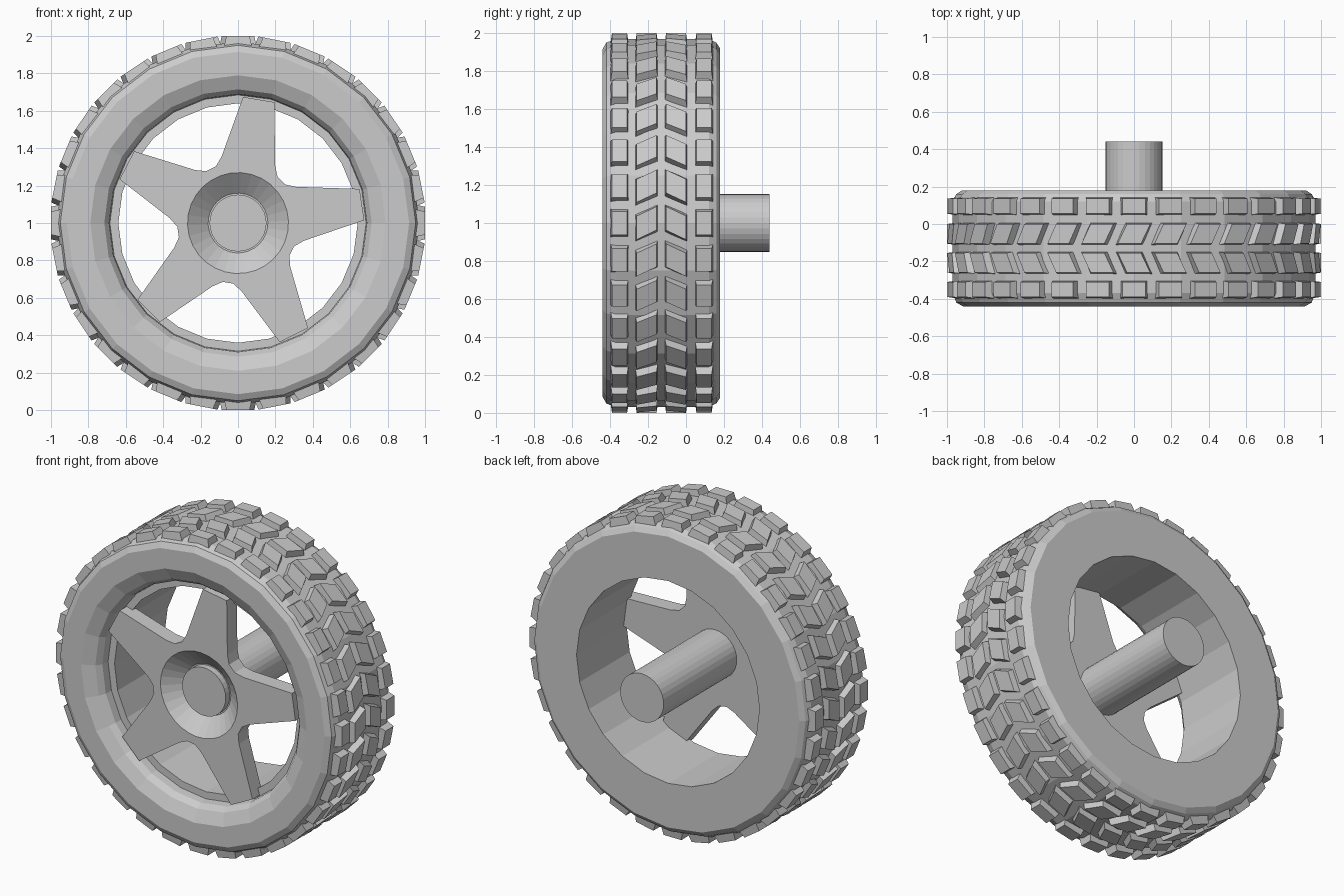
import bpy, bmesh
from math import sin, cos, pi, radians

if "Cube" in bpy.data.objects:
    bpy.data.objects.remove(bpy.data.objects["Cube"])

grey = bpy.data.materials.new("plain grey")
grey.diffuse_color = (0.6, 0.6, 0.6, 1)
grey.use_nodes = True
grey.node_tree.nodes["Principled BSDF"].inputs["Base Color"].default_value = grey.diffuse_color


def polar(r, a, y):
    return (r * cos(a), y, 1 + r * sin(a))


def finish(name, bm):
    bmesh.ops.recalc_face_normals(bm, faces=bm.faces[:])
    me = bpy.data.meshes.new(name)
    bm.to_mesh(me)
    bm.free()
    me.materials.append(grey)
    ob = bpy.data.objects.new(name, me)
    bpy.context.collection.objects.link(ob)
    return ob


def skin(name, loops, ring):
    """Bridge equal loops; ring joins last to first, otherwise both ends are capped."""
    bm = bmesh.new()
    vs = [[bm.verts.new(p) for p in lp] for lp in loops]
    n = len(vs[0])
    for k in range(len(vs) if ring else len(vs) - 1):
        a, b = vs[k], vs[(k + 1) % len(vs)]
        for i in range(n):
            j = (i + 1) % n
            bm.faces.new((a[i], a[j], b[j], b[i]))
    if not ring:
        bm.faces.new(vs[0])
        bm.faces.new(vs[-1])
    return finish(name, bm)


def circle(r, y, n, phase=0.0):
    return [polar(r, phase + 2 * pi * i / n, y) for i in range(n)]


def lathe(name, profile, n, ring):
    return skin(name, [circle(r, y, n) for r, y in profile], ring)


# Tyre carcass with chamfered shoulders
lathe("tyre", [(0.79, -0.44), (0.915, -0.44), (0.95, -0.42), (0.97, -0.37),
               (0.97, 0.12), (0.95, 0.16), (0.92, 0.18), (0.79, 0.18)], 24, True)

# Rim with sloped front lip, step for the spokes, and straight barrel
lathe("rim", [(0.79, 0.18), (0.64, 0.18), (0.64, -0.32), (0.685, -0.32),
              (0.69, -0.37), (0.715, -0.405), (0.79, -0.44)], 24, True)

# Five-pointed spoke star with dished hub
outline = []
for s in range(5):
    c = 80.5 + 72 * s
    for r, d in ((0.675, -7.2), (0.675, 7.2), (0.365, 23.5),
                 (0.325, 31), (0.325, 41), (0.365, 48.5)):
        outline.append((r, radians(c + d)))
phase = radians(80.5 - 6)
star = skin("spoke_star", [
    [polar(r, a, -0.29) for r, a in outline],
    [polar(r, a, -0.39) for r, a in outline],
    circle(0.27, -0.39, 30, phase),
    circle(0.16, -0.30, 30, phase)], False)

# Axle shaft
shaft = lathe("axle_shaft", [(0.152, -0.34), (0.152, 0.44)], 32, False)

# Tread blocks: (y start, y end, circumferential offset at start, at end)
rows = [(-0.39, -0.31, 0, 0), (-0.26, -0.155, -0.025, 0.025),
        (-0.105, 0.0, 0.025, -0.025), (0.055, 0.135, 0, 0)]
bm = bmesh.new()
for k in range(32):
    a = 2 * pi * k / 32
    for y0, y1, t0, t1 in rows:
        rings = []
        for r, grow, half in ((0.945, 0.008, 0.074), (1.0, 0.0, 0.062)):
            pts = [(y0 - grow, t0 - half), (y1 + grow, t1 - half),
                   (y1 + grow, t1 + half), (y0 - grow, t0 + half)]
            rings.append([bm.verts.new((r * cos(a) - t * sin(a), y,
                                        1 + r * sin(a) + t * cos(a))) for y, t in pts])
        lo, hi = rings
        bm.faces.new(lo)
        bm.faces.new(hi)
        for i in range(4):
            j = (i + 1) % 4
            bm.faces.new((lo[i], lo[j], hi[j], hi[i]))
finish("tread_blocks", bm)
